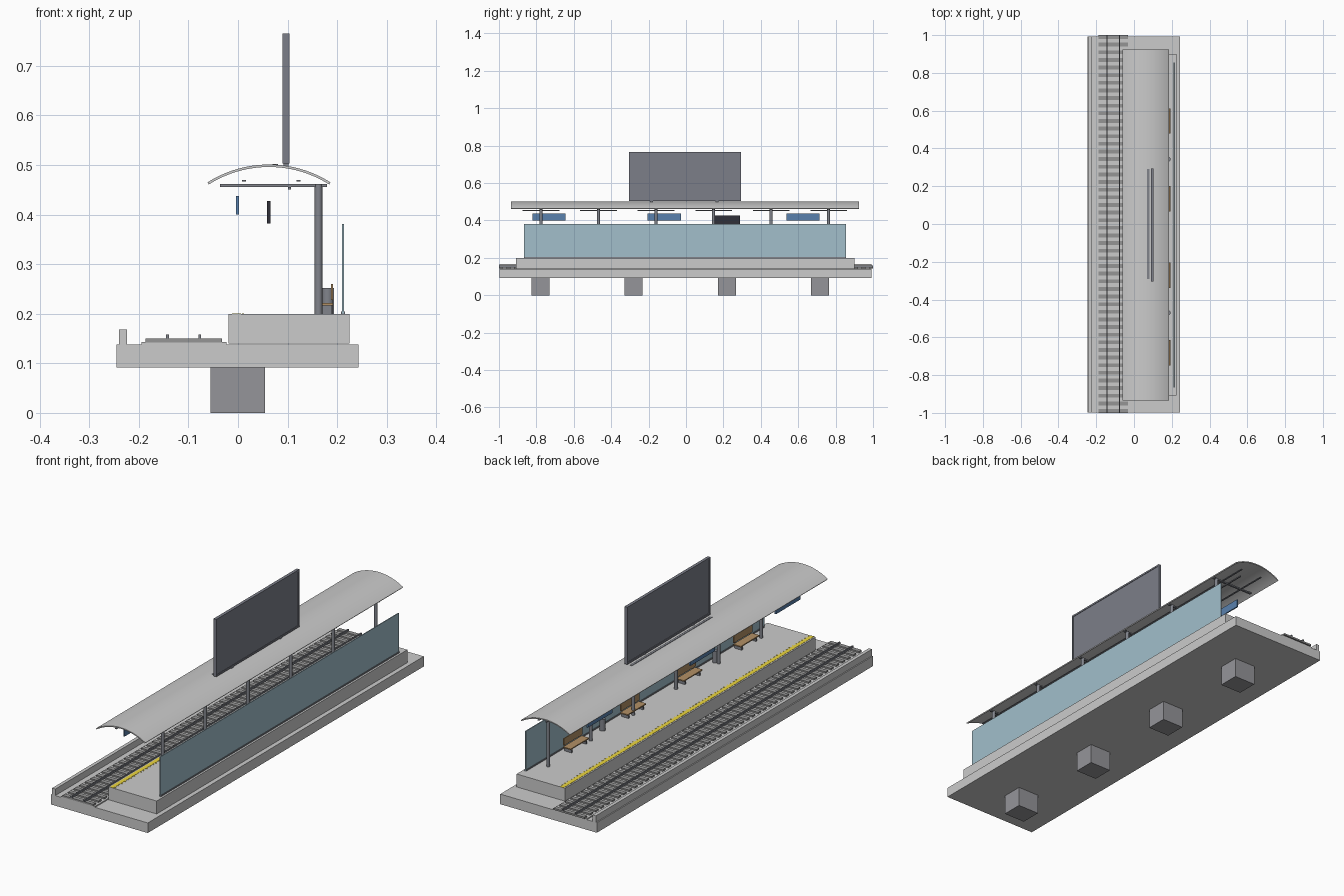
import bpy, bmesh, math
from mathutils import Matrix

if "Cube" in bpy.data.objects:
    bpy.data.objects.remove(bpy.data.objects["Cube"])


def material(name, rgb):
    m = bpy.data.materials.new(name)
    m.diffuse_color = (*rgb, 1)
    m.use_nodes = True
    m.node_tree.nodes["Principled BSDF"].inputs["Base Color"].default_value = m.diffuse_color
    return m


YELLOW = material("yellow paint", (0.85, 0.68, 0.05))
GLASS = material("tinted glass", (0.36, 0.52, 0.60))
BLUE = material("blue enamel", (0.10, 0.22, 0.42))
BLACK = material("black screen", (0.03, 0.03, 0.04))
WOOD = material("wood", (0.45, 0.28, 0.13))
STEEL = material("dark steel", (0.22, 0.23, 0.26))
BOARD = material("board panel", (0.20, 0.21, 0.25))
BALLAST = material("track grey", (0.30, 0.30, 0.30))
PIER = material("pier concrete", (0.30, 0.30, 0.32))


def finish(name, bm, mat=None):
    me = bpy.data.meshes.new(name)
    bm.to_mesh(me)
    bm.free()
    ob = bpy.data.objects.new(name, me)
    bpy.context.collection.objects.link(ob)
    if mat:
        me.materials.append(mat)
    return ob


def boxes(name, bounds, mat=None):
    """One object from boxes given as (x0, x1, y0, y1, z0, z1)."""
    bm = bmesh.new()
    for x0, x1, y0, y1, z0, z1 in bounds:
        m = Matrix.Translation(((x0 + x1) / 2, (y0 + y1) / 2, (z0 + z1) / 2))
        m = m @ Matrix.Diagonal((x1 - x0, y1 - y0, z1 - z0, 1))
        bmesh.ops.create_cube(bm, size=1, matrix=m)
    return finish(name, bm, mat)


def cylinders(name, places, mat=None, segments=16):
    """Upright cylinders given as (x, y, radius, z0, z1)."""
    bm = bmesh.new()
    for x, y, r, z0, z1 in places:
        bmesh.ops.create_cone(bm, cap_ends=True, segments=segments, radius1=r, radius2=r,
                              depth=z1 - z0, matrix=Matrix.Translation((x, y, (z0 + z1) / 2)))
    ob = finish(name, bm, mat)
    for p in ob.data.polygons:
        p.use_smooth = len(p.vertices) == 4
    return ob


# Viaduct: piers, deck and parapet
boxes("pier", [(-0.055, 0.054, y - 0.049, y + 0.049, 0, 0.092)
               for y in (-0.778, -0.281, 0.219, 0.716)], PIER)
boxes("deck", [(-0.245, 0.243, -0.998, 0.993, 0.092, 0.138)])
boxes("parapet", [(-0.240, -0.224, -0.998, 0.993, 0.138, 0.168)])

# Track: bed strip, sleepers and rails
boxes("track_bed", [(-0.195, -0.023, -0.998, 0.993, 0.138, 0.143)])
boxes("sleepers", [(-0.187, -0.032, y - 0.010, y + 0.010, 0.142, 0.150)
                   for y in [-0.990 + i * 1.98 / 49 for i in range(50)]], BALLAST)
boxes("rails", [(x - 0.0028, x + 0.0028, -1, 1, 0.149, 0.158)
                for x in (-0.142, -0.077)], STEEL)

# Platform with safety line and tactile studs
boxes("platform", [(-0.019, 0.225, -0.908, 0.900, 0.140, 0.199)])
boxes("safety_line", [(-0.012, 0.006, -0.908, 0.900, 0.1985, 0.200)], YELLOW)
boxes("tactile_studs", [(0.008, 0.012, y, y + 0.007, 0.1985, 0.200)
                        for y in [-0.90 + i * 0.0225 for i in range(80)]], YELLOW)

# Glass screen behind the platform
boxes("glass_screen", [(0.210, 0.214, -0.865, 0.855, 0.200, 0.381)], GLASS)
boxes("screen_sill", [(0.208, 0.216, -0.865, 0.855, 0.199, 0.205)], STEEL)

# Columns, cantilever arms, lamps and purlins
col_y = [-0.775 + i * 0.3075 for i in range(6)]
cylinders("columns", [(0.1625, y, 0.0078, 0.199, 0.462) for y in col_y], STEEL)
boxes("cantilever_arms", [(-0.036, 0.180, y - 0.005, y + 0.005, 0.456, 0.462)
                          for y in col_y], STEEL)
boxes("lamp_strips", [(0.101, 0.107, y - 0.098, y + 0.098, 0.451, 0.456)
                      for y in col_y], STEEL)
boxes("purlins", [(x - 0.004, x + 0.004, -0.90, 0.89, 0.467, 0.470)
                  for x in (0.012, 0.122)], STEEL)

# Curved canopy: circular arc with thickness, swept along y
half, rise, cx, top = 0.124, 0.036, 0.0625, 0.501
rad = (half ** 2 + rise ** 2) / (2 * rise)
span = math.asin(half / rad)
angles = [span * (2 * i / 24 - 1) for i in range(25)]
profile = [(cx + r * math.sin(a), top - rad + r * math.cos(a))
           for r, seq in ((rad, angles), (rad - 0.005, angles[::-1])) for a in seq]
bm = bmesh.new()
front = [bm.verts.new((x, -0.935, z)) for x, z in profile]
back = [bm.verts.new((x, 0.925, z)) for x, z in profile]
bm.faces.new(front)
bm.faces.new(back[::-1])
for i in range(len(front)):
    bm.faces.new((front[i - 1], front[i], back[i], back[i - 1]))
bmesh.ops.recalc_face_normals(bm, faces=bm.faces)
canopy = finish("canopy", bm)
bpy.context.view_layer.objects.active = canopy
canopy.select_set(True)
bpy.ops.object.shade_smooth_by_angle(angle=math.radians(30))

# Billboard on the canopy: panel, raised frame, feet and service strip
boxes("billboard_panel", [(0.093, 0.102, -0.300, 0.290, 0.506, 0.760)], BOARD)
boxes("billboard_frame", [(0.090, 0.104, -0.305, 0.295, 0.503, 0.511),
                          (0.090, 0.104, -0.305, 0.295, 0.757, 0.765),
                          (0.090, 0.104, -0.305, -0.297, 0.503, 0.765),
                          (0.090, 0.104, 0.287, 0.295, 0.503, 0.765)], BOARD)
boxes("billboard_feet", [(0.092, 0.102, y - 0.008, y + 0.008, 0.494, 0.505)
                         for y in (-0.185, 0.165)], STEEL)
boxes("service_strip", [(0.070, 0.081, -0.290, 0.290, 0.498, 0.5025)], STEEL)

# Hanging signs and departure display
boxes("hanging_signs", [(-0.004, 0.002, a, b, 0.400, 0.437)
                        for a, b in ((-0.82, -0.643), (-0.205, -0.026), (0.537, 0.714))], BLUE)
boxes("departure_display", [(0.058, 0.066, 0.147, 0.290, 0.382, 0.427)], BLACK)

# Benches: seat, back, legs and back posts
for i, y in enumerate((-0.682, -0.272, 0.134, 0.545)):
    a, b = y - 0.067, y + 0.067
    boxes(f"bench_wood_{i + 1}", [(0.154, 0.192, a, b, 0.217, 0.222),
                                  (0.188, 0.192, a, b, 0.228, 0.260)], WOOD)
    boxes(f"bench_legs_{i + 1}", [(0.157, 0.190, s - 0.004, s + 0.004, 0.199, 0.218)
                                  for s in (a + 0.015, b - 0.015)] +
          [(0.191, 0.194, s - 0.004, s + 0.004, 0.199, 0.252)
           for s in (a + 0.015, b - 0.015)], STEEL)

# Litter bins
cylinders("litter_bins", [(0.181, y, 0.0125, 0.199, 0.252) for y in (-0.470, 0.343)], STEEL)
